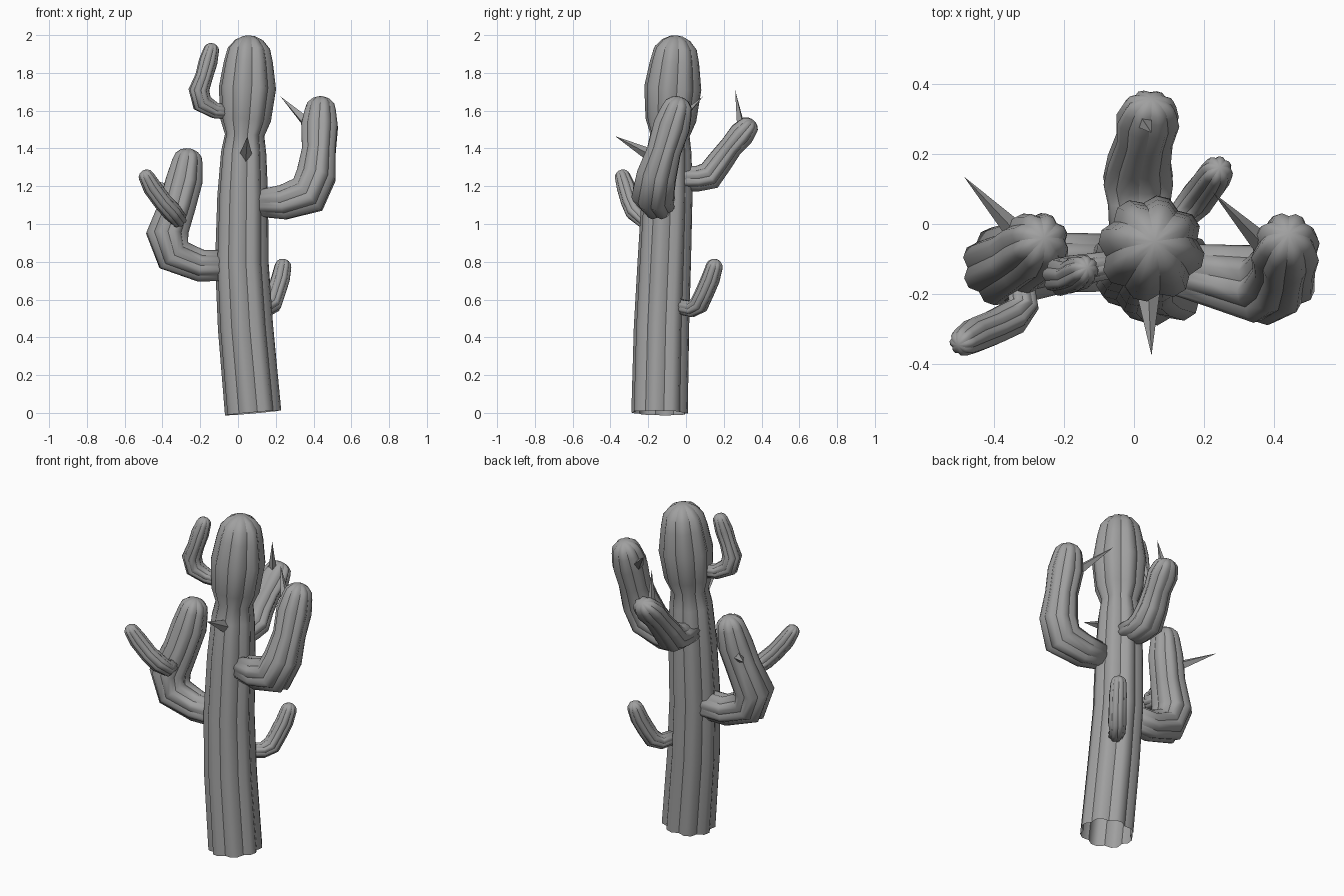
import bpy
import math
from mathutils import Vector

old = bpy.data.objects.get("Cube")
if old:
    bpy.data.objects.remove(old, do_unlink=True)

grey = bpy.data.materials.new("plain grey")
grey.use_nodes = True
colour = (0.35, 0.35, 0.35, 1)
grey.diffuse_color = colour
grey.node_tree.nodes["Principled BSDF"].inputs["Base Color"].default_value = colour

LOBES = 8
STEPS = 3          # points per lobe, the first one lies in the crease
SIDES = LOBES * STEPS


def make_object(name, verts, faces):
    mesh = bpy.data.meshes.new(name)
    mesh.from_pydata(verts, [], faces)
    mesh.materials.append(grey)
    obj = bpy.data.objects.new(name, mesh)
    bpy.context.collection.objects.link(obj)
    return obj


def ribbed_limb(name, path, turn=0.0, widen=1.0, dome=0.9, closed=True):
    """Sweep a lobed section along (x, y, z, radius) stations, ending in a dome."""
    points = [Vector(p[:3]) for p in path]
    radii = [p[3] for p in path]

    # Rounded tip: shrinking rings after the last station
    end_dir = (points[-1] - points[-2]).normalized()
    base, radius = points[-1], radii[-1]
    for angle in (30, 55, 75):
        a = math.radians(angle)
        points.append(base + end_dir * radius * dome * math.sin(a))
        radii.append(radius * math.cos(a))

    verts, faces = [], []
    side = None
    for i, (p, r) in enumerate(zip(points, radii)):
        before, after = points[max(i - 1, 0)], points[min(i + 1, len(points) - 1)]
        d_in = (p - before).normalized()
        d_out = (after - p).normalized()
        tangent = (d_in + d_out).normalized()
        if side is None:
            # Side axis kept as level as possible
            side = tangent.cross(Vector((0, 0, 1)))
            if side.length < 0.4:
                side = Vector((1, 0, 0))
        side = (side - tangent * side.dot(tangent)).normalized()
        up = tangent.cross(side)
        for k in range(SIDES):
            a = 2 * math.pi * k / SIDES + turn
            rr = r * (0.87 if k % STEPS == 0 else 1.0)
            verts.append(p + side * math.cos(a) * rr * widen + up * math.sin(a) * rr)

    for i in range(len(points) - 1):
        for k in range(SIDES):
            n = (k + 1) % SIDES
            a, b = i * SIDES, (i + 1) * SIDES
            faces.append((a + k, a + n, b + n, b + k))

    # Tip fan and optional flat root
    verts.append(base + end_dir * radius * dome)
    last = (len(points) - 1) * SIDES
    for k in range(SIDES):
        faces.append((last + k, last + (k + 1) % SIDES, len(verts) - 1))
    if closed:
        faces.append(tuple(reversed(range(SIDES))))

    obj = make_object(name, verts, faces)
    # Smooth lobes with sharp creases running along them
    for poly in obj.data.polygons:
        poly.use_smooth = True
    for edge in obj.data.edges:
        a, b = edge.vertices
        if a % STEPS == 0 and b - a in (SIDES, -SIDES):
            edge.use_edge_sharp = True
    return obj


def spike(name, root, tip, radius=0.032):
    """Four-sided flat thorn from root to tip."""
    root, tip = Vector(root), Vector(tip)
    turn = (tip - root).to_track_quat("Z", "Y")
    corners = [(1, 0), (0, 1), (-1, 0), (0, -1)]
    verts = [root + turn @ Vector((x * radius, y * radius, 0)) for x, y in corners]
    verts.append(tip)
    faces = [(k, (k + 1) % 4, 4) for k in range(4)] + [(3, 2, 1, 0)]
    return make_object(name, verts, faces)


# Trunk with narrow neck and swollen head
ribbed_limb("trunk", [
    (0.08, -0.14, 0, 0.15), (0.04, -0.13, 0.45, 0.147), (0.02, -0.115, 0.8, 0.142),
    (0.025, -0.1, 1.15, 0.135), (0.03, -0.09, 1.38, 0.12), (0.035, -0.085, 1.47, 0.105),
    (0.04, -0.08, 1.55, 0.135), (0.05, -0.07, 1.72, 0.152), (0.055, -0.06, 1.86, 0.13),
], turn=math.radians(10), dome=1.07, closed=False)

# Large arms
ribbed_limb("right_arm", [
    (-0.05, -0.11, 0.78, 0.085), (-0.2, -0.11, 0.78, 0.088), (-0.34, -0.125, 0.835, 0.105),
    (-0.375, -0.12, 0.95, 0.115), (-0.32, -0.09, 1.1, 0.1), (-0.285, -0.065, 1.23, 0.1),
    (-0.268, -0.05, 1.33, 0.083),
], dome=0.85)
ribbed_limb("left_arm", [
    (0.12, -0.13, 1.11, 0.075), (0.24, -0.15, 1.115, 0.095), (0.37, -0.175, 1.155, 0.115),
    (0.415, -0.155, 1.26, 0.108), (0.428, -0.115, 1.39, 0.092), (0.432, -0.075, 1.52, 0.1),
    (0.437, -0.05, 1.6, 0.085),
], dome=0.9)
ribbed_limb("back_arm", [
    (0.02, -0.05, 1.24, 0.07), (0.015, 0.06, 1.24, 0.07), (0.012, 0.125, 1.255, 0.078),
    (0.015, 0.18, 1.33, 0.07), (0.03, 0.24, 1.41, 0.063), (0.04, 0.295, 1.475, 0.07),
    (0.045, 0.325, 1.51, 0.06),
], widen=1.32, dome=0.85)

# Small shoots
ribbed_limb("right_arm_shoot", [
    (-0.33, -0.13, 1.03, 0.04), (-0.315, -0.23, 1.025, 0.045), (-0.35, -0.27, 1.065, 0.052),
    (-0.4, -0.295, 1.12, 0.05), (-0.455, -0.317, 1.195, 0.05), (-0.485, -0.335, 1.25, 0.042),
])
ribbed_limb("low_shoot", [
    (0.1, -0.05, 0.565, 0.04), (0.145, 0.03, 0.55, 0.045), (0.18, 0.07, 0.575, 0.052),
    (0.203, 0.1, 0.64, 0.05), (0.225, 0.13, 0.71, 0.05), (0.238, 0.15, 0.775, 0.045),
])
ribbed_limb("head_shoot", [
    (-0.03, -0.11, 1.59, 0.04), (-0.12, -0.125, 1.6, 0.043), (-0.19, -0.145, 1.64, 0.055),
    (-0.207, -0.15, 1.71, 0.055), (-0.18, -0.15, 1.78, 0.047), (-0.158, -0.14, 1.86, 0.05),
    (-0.142, -0.13, 1.92, 0.042),
])

# Thorns
spike("trunk_thorn", (0.04, -0.18, 1.36), (0.05, -0.375, 1.465), 0.036)
spike("left_arm_thorn", (0.37, -0.06, 1.53), (0.225, 0.09, 1.675))
spike("back_arm_thorn", (0.03, 0.29, 1.52), (0.05, 0.26, 1.71), 0.024)
spike("right_arm_thorn", (-0.33, -0.03, 1.17), (-0.485, 0.135, 1.24))
